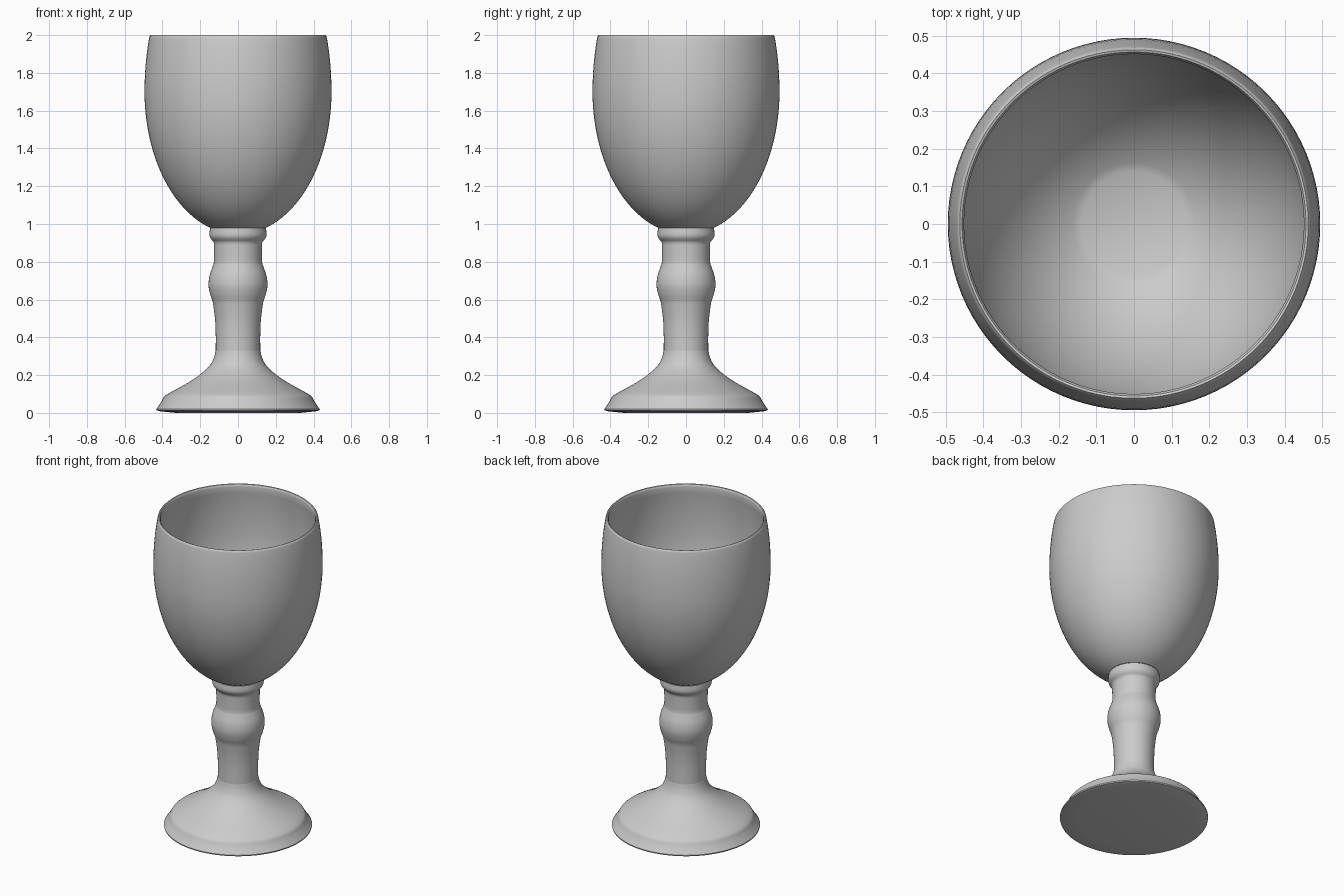
import bpy
import bmesh
import math
from mathutils import Matrix, Vector

if "Cube" in bpy.data.objects:
    bpy.data.objects.remove(bpy.data.objects["Cube"])

SIDES = 96


def smooth_curve(points, steps=5):
    """Catmull-Rom curve through (radius, z) points."""
    p = [Vector(q) for q in points]
    p = [2 * p[0] - p[1]] + p + [2 * p[-1] - p[-2]]
    out = []
    for a, b, c, d in zip(p, p[1:], p[2:], p[3:]):
        for i in range(steps):
            t = i / steps
            out.append(0.5 * (2 * b + (c - a) * t + (2 * a - 5 * b + 4 * c - d) * t * t
                              + (3 * b - a - 3 * c + d) * t ** 3))
    return [tuple(v) for v in out] + [tuple(points[-1])]


def lathe(name, profile):
    """Revolve a (radius, z) profile around the z axis."""
    bm = bmesh.new()
    verts = [bm.verts.new((max(r, 0), 0, z)) for r, z in profile]
    edges = [bm.edges.new(pair) for pair in zip(verts, verts[1:])]
    bmesh.ops.spin(bm, geom=verts + edges, cent=(0, 0, 0), axis=(0, 0, 1),
                   angle=2 * math.pi, steps=SIDES, use_merge=False)
    bmesh.ops.remove_doubles(bm, verts=bm.verts, dist=0.0001)
    # profiles run upwards on the outside, so the face normals must point out
    bm.normal_update()
    bm.faces.ensure_lookup_table()
    side = max(bm.faces, key=lambda f: math.hypot(*f.calc_center_median().xy))
    if side.normal.dot(side.calc_center_median() * Vector((1, 1, 0))) < 0:
        bmesh.ops.reverse_faces(bm, faces=bm.faces)
    mesh = bpy.data.meshes.new(name)
    bm.to_mesh(mesh)
    bm.free()
    obj = bpy.data.objects.new(name, mesh)
    bpy.context.collection.objects.link(obj)
    bpy.ops.object.select_all(action='DESELECT')
    obj.select_set(True)
    bpy.context.view_layer.objects.active = obj
    bpy.ops.object.shade_smooth_by_angle(angle=math.radians(35))
    return obj


def bowl_arc(width, depth, r_low, z_top, steps=32):
    """Elliptical bowl wall from radius r_low up to z_top, widest at z = 1.7."""
    start = -math.acos(r_low / width)
    end = math.asin((z_top - 1.7) / 0.92)
    arc = []
    for i in range(steps + 1):
        t = start + (end - start) * i / steps
        arc.append((width * math.cos(t), 1.7 + (depth if t < 0 else 0.92) * math.sin(t)))
    return arc


# Foot: slightly raised underside edge, bevelled rim, sweeping cone
foot = [(0, 0), (0.33, 0), (0.41, 0.008), (0.432, 0.013), (0.433, 0.02)]
foot += smooth_curve([(0.425, 0.03), (0.405, 0.06), (0.393, 0.083), (0.382, 0.094)], 3)
foot += smooth_curve([(0.36, 0.107), (0.26, 0.163), (0.19, 0.212),
                      (0.147, 0.255), (0.127, 0.295), (0.118, 0.33)])
lathe("foot", foot)

# Stem: straight shaft, round knop and collar
shaft = smooth_curve([(0.118, 0.33), (0.118, 0.42), (0.122, 0.5), (0.133, 0.585)])
knop = smooth_curve([(0.136, 0.595), (0.148, 0.63), (0.156, 0.675), (0.151, 0.725),
                     (0.136, 0.77), (0.128, 0.795), (0.127, 0.84), (0.128, 0.9)])
collar = smooth_curve([(0.132, 0.908), (0.146, 0.926), (0.151, 0.945), (0.148, 0.978)])
lathe("stem", shaft + knop + collar)

# Bowl: outer wall, rounded lip, inner wall, flat floor
outer = bowl_arc(0.495, 0.755, 0.148, 1.985)
inner = bowl_arc(0.475, 0.73, 0.14, 1.985)
lip = [(0.4685, 1.994), (0.463, 2.0), (0.457, 1.998), (0.4535, 1.992)]
lathe("bowl", outer + lip + inner[::-1] + [(0, inner[0][1])])
